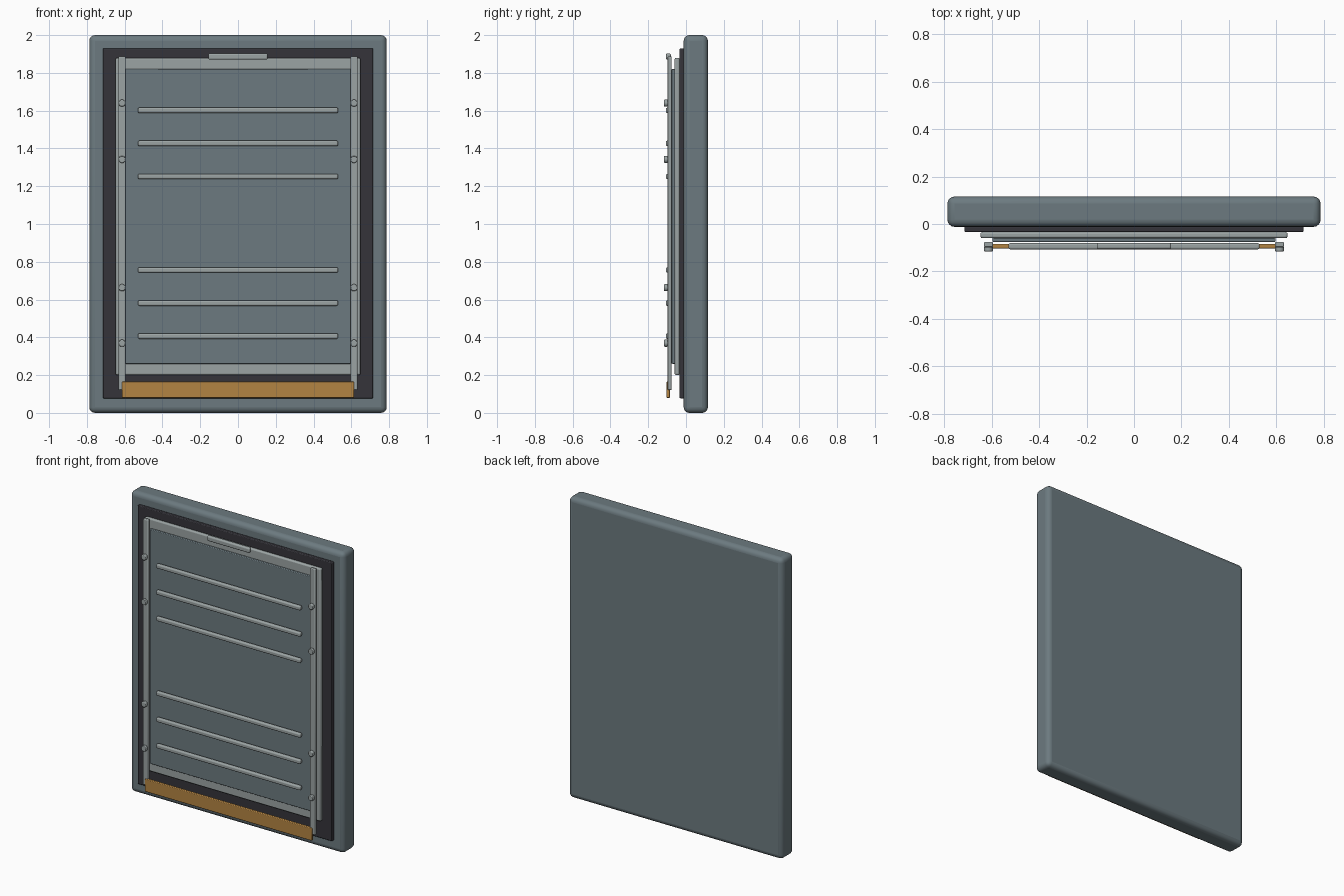
import bpy
import math

old = bpy.data.objects.get("Cube")
if old:
    bpy.data.objects.remove(old, do_unlink=True)


def material(name, rgb):
    mat = bpy.data.materials.new(name)
    mat.use_nodes = True
    mat.diffuse_color = (*rgb, 1)
    mat.node_tree.nodes["Principled BSDF"].inputs["Base Color"].default_value = (*rgb, 1)
    return mat


slate = material("slate grey", (0.15, 0.195, 0.215))
charcoal = material("charcoal", (0.035, 0.034, 0.042))
steel = material("light steel", (0.33, 0.37, 0.37))
amber = material("amber", (0.45, 0.23, 0.055))


def finish(obj, name, mat, bevel, segments):
    obj.name = name
    obj.data.materials.append(mat)
    mod = obj.modifiers.new("Bevel", "BEVEL")
    mod.width = bevel
    mod.segments = segments
    mod.limit_method = "ANGLE"
    bpy.ops.object.shade_smooth_by_angle(angle=math.radians(35))
    return obj


def box(name, mat, xs, ys, zs, bevel=0.005, segments=2):
    """Rounded box from its extents on each axis."""
    spans = (xs, ys, zs)
    bpy.ops.mesh.primitive_cube_add(size=1, location=[sum(s) / 2 for s in spans])
    obj = bpy.context.object
    obj.scale = [s[1] - s[0] for s in spans]
    bpy.ops.object.transform_apply(location=False, rotation=False, scale=True)
    return finish(obj, name, mat, bevel, segments)


def wide(name, mat, half, ys, zs, bevel=0.005, segments=2):
    return box(name, mat, (-half, half), ys, zs, bevel, segments)


# Stacked slabs, from the back to the front
wide("outer_slab", slate, 0.787, (-0.012, 0.116), (0, 2), 0.03, 4)
wide("dark_gasket", charcoal, 0.715, (-0.034, -0.01), (0.077, 1.93))
wide("door_plate", steel, 0.648, (-0.06, -0.034), (0.2, 1.88), 0.008)
wide("door_panel", slate, 0.597, (-0.076, -0.058), (0.26, 1.82), 0.004)

# Horizontal ribs in an upper and a lower group
for group, middle in (("upper", 1.427), ("lower", 0.581)):
    for i in (-1, 0, 1):
        z = middle + i * 0.175
        wide(f"{group}_rib_{i + 2}", steel, 0.53, (-0.107, -0.081),
             (z - 0.014, z + 0.014), 0.008, 3)

# Side rails with bolts
for side, s in (("left", 1), ("right", -1)):
    xs = sorted((s * 0.595, s * 0.633))
    box(f"{side}_rail", steel, xs, (-0.097, -0.076), (0.12, 1.887))
    for n, z in enumerate((0.369, 0.663, 1.342, 1.64), 1):
        bpy.ops.mesh.primitive_cylinder_add(
            vertices=20, radius=0.019, depth=0.02,
            location=(s * 0.614, -0.106, z), rotation=(math.pi / 2, 0, 0))
        finish(bpy.context.object, f"{side}_bolt_{n}", steel, 0.004, 2)

# Top handle and bottom kick strip
wide("top_handle", steel, 0.157, (-0.106, -0.08), (1.87, 1.903), 0.008, 3)
wide("kick_strip", amber, 0.614, (-0.103, -0.084), (0.08, 0.165), 0.004)
